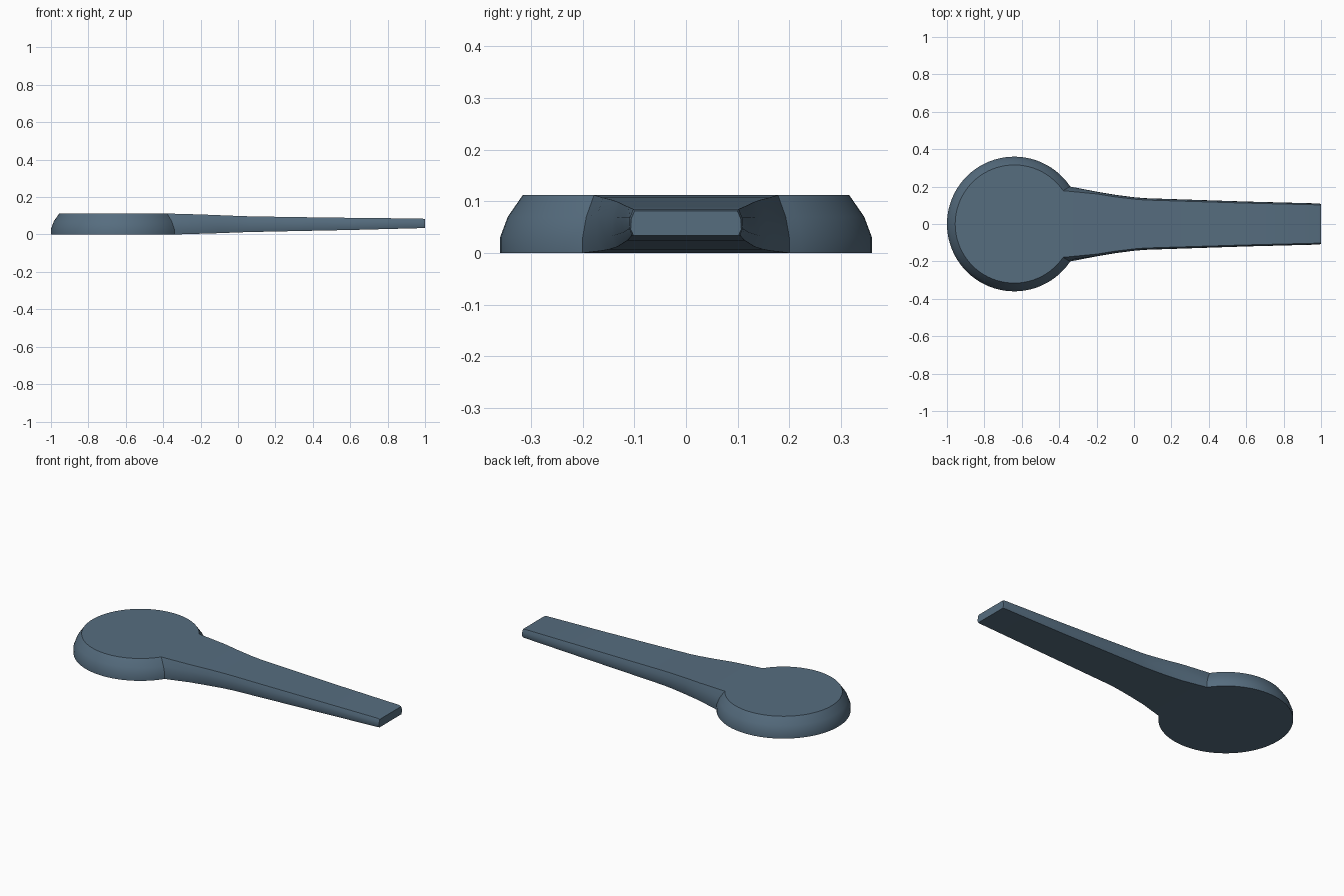
import bpy, bmesh, math

if "Cube" in bpy.data.objects:
    bpy.data.objects.remove(bpy.data.objects["Cube"])

steel = bpy.data.materials.new("slate blue")
steel.diffuse_color = (0.093, 0.153, 0.213, 1)
steel.use_nodes = True
steel.node_tree.nodes["Principled BSDF"].inputs["Base Color"].default_value = steel.diffuse_color

# round head: radius, height and neck half width for each level of the side wall
CX = -0.64
LEVELS = [(0.36, 0.0, 0.20), (0.36, 0.03, 0.20), (0.345, 0.07, 0.193), (0.316, 0.112, 0.178)]
# handle: x, half width, underside height, top height
HANDLE = [(-0.2, 0.173, 0.004, 0.107), (-0.1, 0.156, 0.007, 0.103), (0, 0.143, 0.011, 0.099),
          (0.06, 0.138, 0.013, 0.097), (0.3, 0.130, 0.018, 0.093), (0.6, 0.120, 0.024, 0.089),
          (0.985, 0.110, 0.034, 0.085), (1.0, 0.107, 0.034, 0.081)]
# handle cross-section: width factor, height fraction
SECTION = [(0.95, 0.0), (1.0, 0.25), (0.99, 0.68), (0.93, 1.0)]

sections = []
STEPS = 32
for i in range(STEPS + 1):
    half = []
    for r, z, neck in LEVELS:
        end = math.asin(neck / r)
        a = math.pi + (end - math.pi) * i / STEPS
        half.append((CX + r * math.cos(a), r * math.sin(a), z))
    sections.append(half)
for x, w, zb, zt in HANDLE:
    sections.append([(x, w * f, zb + (zt - zb) * h) for f, h in SECTION])

# loft closed loops from the head to the handle tip
bm = bmesh.new()
loops = []
for half in sections:
    pts = half + [(x, -y, z) for x, y, z in reversed(half)]
    loops.append([bm.verts.new(p) for p in pts])
for a, b in zip(loops, loops[1:]):
    for j in range(len(a)):
        k = (j + 1) % len(a)
        bm.faces.new((a[j], a[k], b[k], b[j]))
bm.faces.new(loops[-1])
bmesh.ops.remove_doubles(bm, verts=bm.verts, dist=0.0001)
bmesh.ops.recalc_face_normals(bm, faces=bm.faces)

mesh = bpy.data.meshes.new("lever_handle")
bm.to_mesh(mesh)
bm.free()
mesh.materials.append(steel)
lever = bpy.data.objects.new("lever_handle", mesh)
bpy.context.collection.objects.link(lever)
bpy.context.view_layer.objects.active = lever
lever.select_set(True)
bpy.ops.object.shade_smooth_by_angle(angle=math.radians(30))
